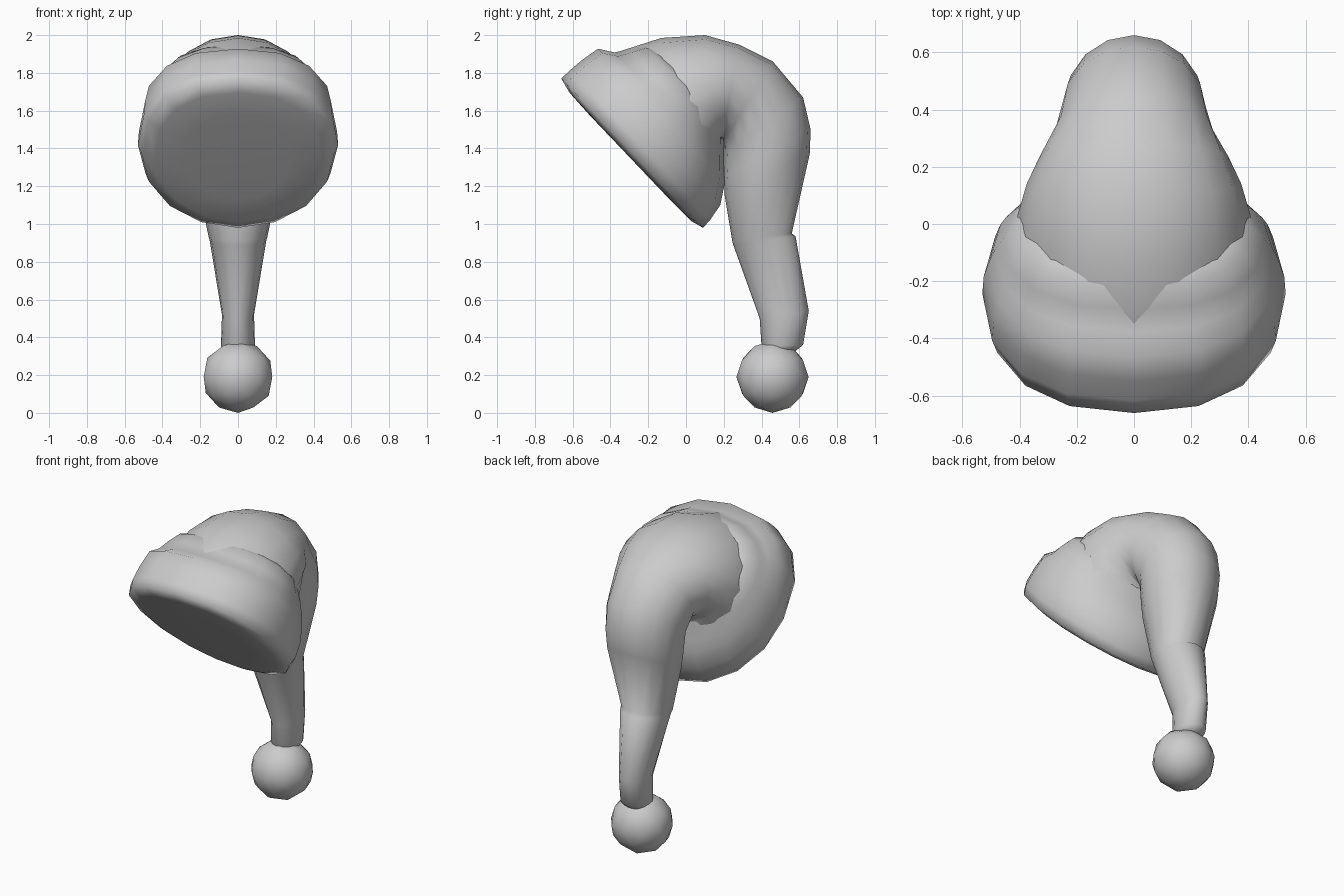
import bpy, bmesh
from math import sin, cos, pi, copysign
from mathutils import Vector

if "Cube" in bpy.data.objects:
    bpy.data.objects.remove(bpy.data.objects["Cube"])

SIDES = 16


def loft(name, rings):
    """Skin a list of closed rings, cap both ends and smooth the result."""
    bm = bmesh.new()
    loops = [[bm.verts.new(p) for p in ring] for ring in rings]
    for a, b in zip(loops, loops[1:]):
        for i in range(SIDES):
            j = (i + 1) % SIDES
            bm.faces.new((a[i], a[j], b[j], b[i]))
    bm.faces.new(loops[0][::-1])
    bm.faces.new(loops[-1])
    bmesh.ops.recalc_face_normals(bm, faces=bm.faces[:])
    for f in bm.faces:
        f.smooth = True
    mesh = bpy.data.meshes.new(name)
    bm.to_mesh(mesh)
    bm.free()
    obj = bpy.data.objects.new(name, mesh)
    bpy.context.collection.objects.link(obj)
    return obj


def section(outer, inner, width, square=1.0):
    """Oval spanning two points of the side profile; square < 1 fills the outer corners."""
    o, i = Vector((0, *outer)), Vector((0, *inner))
    mid, half = (o + i) / 2, (o - i) / 2
    side = Vector((width, 0, 0))
    ring = []
    for k in range(SIDES):
        c, s = cos(2 * pi * k / SIDES), sin(2 * pi * k / SIDES)
        if c > 0:
            c, s = c ** square, copysign(abs(s) ** square, s)
        ring.append(mid + half * c + side * s)
    return ring


# Brim: tilted band rounding over into the cap;
# each entry is height along the axis, front reach, back reach, half width
centre = Vector((0, -0.285, 1.375))
axis = Vector((0, 0.725, 0.689))
down = Vector((0, 0.689, -0.725))
brim = []
for h, front, back, width in [
    (-0.025, 0.30, 0.32, 0.28),
    (-0.02, 0.46, 0.48, 0.44),
    (0.0, 0.545, 0.545, 0.51),
    (0.06, 0.545, 0.54, 0.53),
    (0.15, 0.54, 0.52, 0.525),
    (0.25, 0.525, 0.45, 0.505),
    (0.30, 0.45, 0.39, 0.485),
    (0.37, 0.41, 0.315, 0.455),
    (0.44, 0.37, 0.24, 0.41),
    (0.48, 0.30, 0.18, 0.34),
]:
    c = centre + axis * h
    f, b = c - down * front, c + down * back
    brim.append(section(f.yz, b.yz, width, 0.85))
loft("brim", brim)

# Cap: folds over the back and tapers into the hanging tail
loft("cap_and_tail", [section(*s) for s in [
    ((-0.45, 1.86), (0.10, 1.20), 0.42),
    ((-0.38, 1.905), (0.15, 1.24), 0.42),
    ((-0.13, 1.985), (0.17, 1.32), 0.41),
    ((0.10, 2.00), (0.18, 1.40), 0.375),
    ((0.28, 1.95), (0.19, 1.45), 0.33),
    ((0.46, 1.86), (0.20, 1.44), 0.275),
    ((0.62, 1.67), (0.205, 1.36), 0.25),
    ((0.66, 1.50), (0.20, 1.25), 0.24),
    ((0.655, 1.37), (0.205, 1.15), 0.225),
    ((0.56, 0.95), (0.245, 0.91), 0.155),
    ((0.58, 0.935), (0.25, 0.89), 0.15),
    ((0.65, 0.54), (0.39, 0.50), 0.085),
    ((0.62, 0.36), (0.40, 0.35), 0.09),
    ((0.57, 0.32), (0.42, 0.32), 0.07),
]])

# Pompom at the tip of the tail
bpy.ops.mesh.primitive_ico_sphere_add(subdivisions=2, radius=0.191, location=(0, 0.458, 0.191))
pompom = bpy.context.object
pompom.name = "pompom"
bpy.ops.object.shade_smooth()
